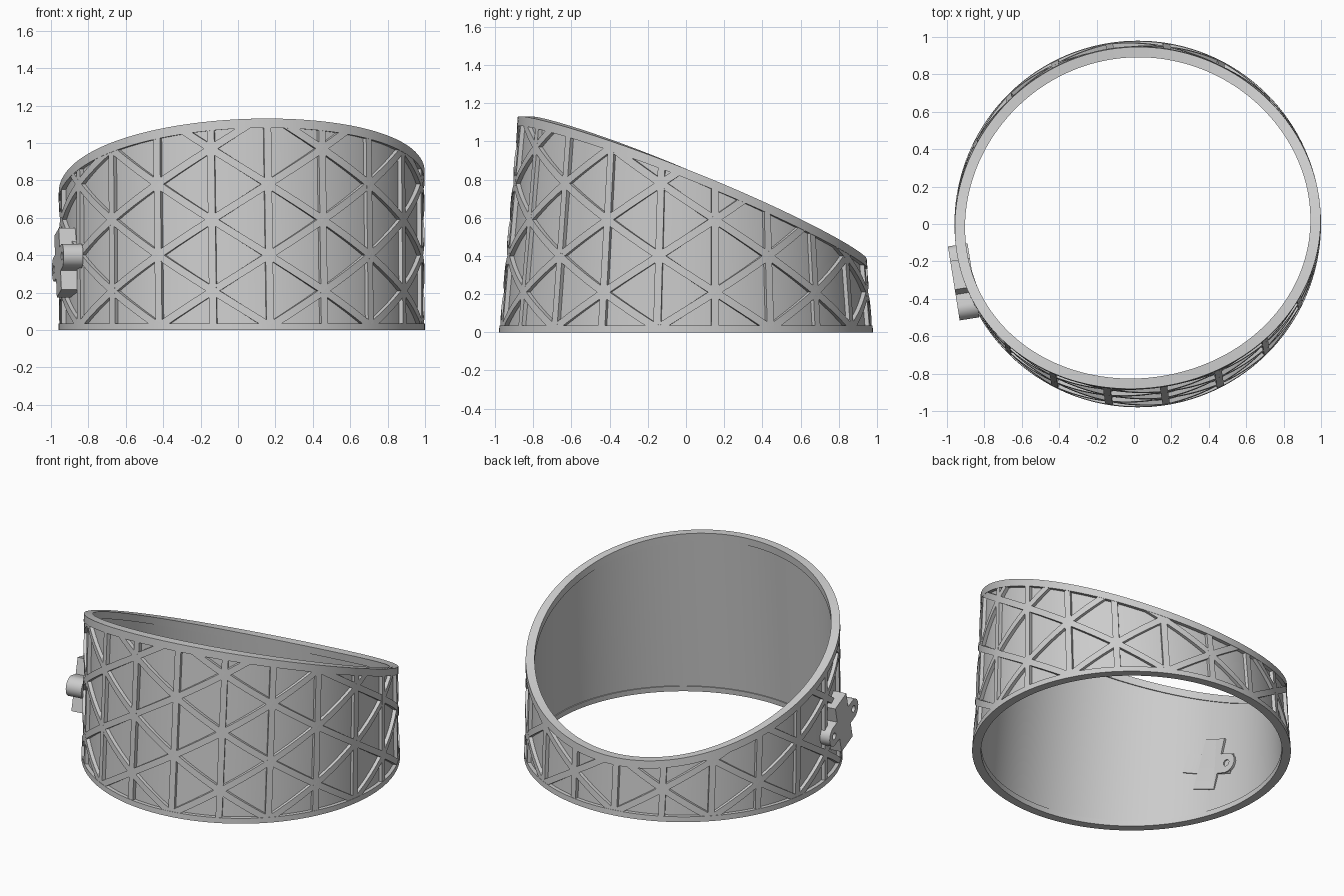
import bpy, bmesh, math
from mathutils import Matrix, Vector

if "Cube" in bpy.data.objects:
    bpy.data.objects.remove(bpy.data.objects["Cube"])

R = 0.98            # base radius
STEP = math.radians(18)   # angle between upright ribs
HALF = 0.19         # half of the vertical node spacing
PLACE = Matrix.Translation((0.02, 0, 0)) @ Matrix.Rotation(math.radians(9), 4, 'Z')

grey = bpy.data.materials.new("light_grey")
grey.diffuse_color = (0.6, 0.6, 0.6, 1)
grey.use_nodes = True
grey.node_tree.nodes["Principled BSDF"].inputs["Base Color"].default_value = grey.diffuse_color


def point(a, off, z):
    """Point on the tapered shell; angle 0 is the tall side."""
    return Vector(((R - off) * math.sin(a), -(R - 0.09 * z - off) * math.cos(a), z))


def top(a):
    """Height of the slanted, slightly bowed upper edge."""
    z = 0.77
    for _ in range(5):
        y = -(R - 0.09 * z) * math.cos(a)
        z = 0.7685 - 0.4107 * y + 0.025 * (1 - (y / 0.91) ** 2)
    return z


def finish(bm, name):
    bmesh.ops.recalc_face_normals(bm, faces=bm.faces)
    me = bpy.data.meshes.new(name)
    bm.to_mesh(me)
    bm.free()
    ob = bpy.data.objects.new(name, me)
    bpy.context.collection.objects.link(ob)
    ob.matrix_world = PLACE
    shade(ob)


def shade(ob):
    ob.data.materials.clear()
    ob.data.materials.append(grey)
    bpy.ops.object.select_all(action='DESELECT')
    ob.select_set(True)
    bpy.context.view_layer.objects.active = ob
    bpy.ops.object.shade_smooth_by_angle(angle=math.radians(30))


def loft(bm, sections, closed):
    """Skin a run of four-sided sections."""
    rows = [[bm.verts.new(p) for p in s] for s in sections]
    n = len(rows)
    for i in range(n if closed else n - 1):
        a, b = rows[i], rows[(i + 1) % n]
        for j in range(4):
            bm.faces.new((a[j], a[(j + 1) % 4], b[(j + 1) % 4], b[j]))
    if not closed:
        bm.faces.new(rows[0])
        bm.faces.new(rows[-1][::-1])


def ring(name, off_out, off_in, low, high, n=160):
    bm = bmesh.new()
    sections = []
    for i in range(n):
        a = math.tau * i / n
        lo, hi = low(a), high(a)
        sections.append([point(a, off_out, lo), point(a, off_out, hi),
                         point(a, off_in, hi), point(a, off_in, lo)])
    loft(bm, sections, True)
    finish(bm, name)


def strip(bm, a0, z0, a1, z1, width, off_out, off_in, n=8):
    """Curved flat bar between two shell positions, trimmed under the rim."""
    t = 1.0
    while t > 0 and z0 + (z1 - z0) * t > top(a0 + (a1 - a0) * t) - 0.03:
        t -= 0.01
    if t < 0.03:
        return
    d = Vector(((a1 - a0) * R, z1 - z0)).normalized() * width / 2
    da, dz = -d.y / R, d.x
    sections = []
    for i in range(n + 1):
        s = t * i / n
        a, z = a0 + (a1 - a0) * s, z0 + (z1 - z0) * s
        sections.append([point(a + da, off_out, z + dz), point(a - da, off_out, z - dz),
                         point(a - da, off_in, z - dz), point(a + da, off_in, z + dz)])
    loft(bm, sections, False)


# Shell wall with its lower and upper bands
ring("wall", 0.025, 0.048, lambda a: 0.01, lambda a: top(a) - 0.02)
ring("base_band", 0.0, 0.055, lambda a: 0.0, lambda a: 0.035)
ring("rim_band", 0.0, 0.055, lambda a: top(a) - 0.05, top)

# Triangular lattice of raised ribs
bm = bmesh.new()
for k in range(20):
    a = k * STEP
    strip(bm, a, 0.02, a, 1.2, 0.04, 0.002, 0.03, 4)
    z = 0.02 + HALF * (k % 2)
    while z < top(a):
        for side in (-1, 1):
            strip(bm, a, z, a + side * STEP, z + HALF, 0.04, 0.002, 0.03)
        z += 2 * HALF
finish(bm, "lattice_ribs")

# Cross-shaped bracket with two rounded, drilled ears
def arc(cx, r, start, end, n):
    return [(cx + r * math.cos(math.radians(start + (end - start) * i / n)),
             r * math.sin(math.radians(start + (end - start) * i / n))) for i in range(n + 1)]


EAR, ARM, BW, BH = 0.14, 0.065, 0.08, 0.17
half = arc(EAR, ARM, -90, 90, 16) + [(BW, ARM), (BW, BH)]
half += [(-BW, BH), (-BW, ARM)]
outline = half + [(-x, -y) for x, y in half]
holes = [arc(s * EAR, 0.022, 0, 345, 23) for s in (-1, 1)]
cu = bpy.data.curves.new("bracket", 'CURVE')
cu.dimensions = '2D'
cu.fill_mode = 'BOTH'
cu.extrude = 0.053
for pts in [outline] + holes:
    sp = cu.splines.new('POLY')
    sp.points.add(len(pts) - 1)
    for p, (x, y) in zip(sp.points, pts):
        p.co = (x, y, 0, 1)
    sp.use_cyclic_u = True
bracket = bpy.data.objects.new("bracket", cu)
bpy.context.collection.objects.link(bracket)
axes = Matrix(((0, 0, -1, -0.968), (-1, 0, 0, -0.16), (0, 1, 0, 0.36), (0, 0, 0, 1)))
bracket.matrix_world = PLACE @ axes @ Matrix.Rotation(math.radians(15), 4, 'Z')
bpy.ops.object.select_all(action='DESELECT')
bracket.select_set(True)
bpy.context.view_layer.objects.active = bracket
bpy.ops.object.convert(target='MESH')
shade(bpy.context.view_layer.objects.active)

# Thin backing cross on the inside of the wall
bm = bmesh.new()
ac, zc, tilt = math.radians(-80), 0.36, math.radians(15)
for length, width, ang in ((0.19, 2 * ARM, tilt), (BH, 2 * BW, tilt + math.pi / 2)):
    da, dz = length * math.cos(ang) / R, length * math.sin(ang)
    strip(bm, ac - da, zc - dz, ac + da, zc + dz, width, 0.045, 0.055)
finish(bm, "inner_backing_plate")
